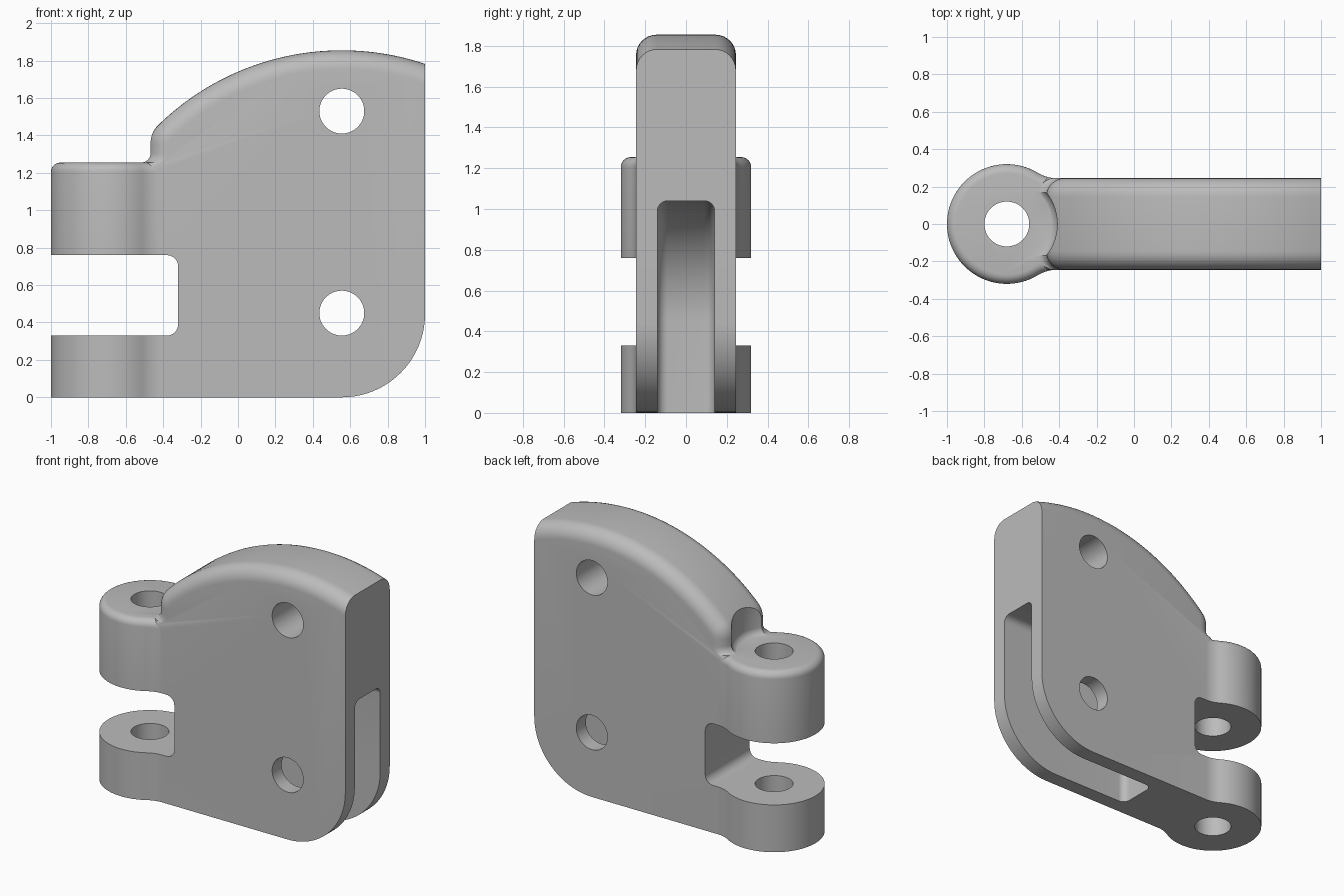
import bpy
import bmesh
from math import sin, cos, pi, acos, sqrt, radians, atan2
from mathutils import Matrix, Vector

old = bpy.data.objects.get("Cube")
if old:
    bpy.data.objects.remove(old, do_unlink=True)

grey = bpy.data.materials.new("plain_grey")
grey.use_nodes = True
grey.diffuse_color = (0.5, 0.5, 0.5, 1)
grey.node_tree.nodes["Principled BSDF"].inputs["Base Color"].default_value = (0.5, 0.5, 0.5, 1)

HOLE_X, LOW_Z, HIGH_Z = 0.555, 0.45, 1.53
PIN_X, PIN_R, BARREL_R = -0.68, 0.12, 0.32
HALF, TOP = 0.245, 1.255


def make_object(name, bm):
    bmesh.ops.recalc_face_normals(bm, faces=bm.faces)
    mesh = bpy.data.meshes.new(name)
    bm.to_mesh(mesh)
    bm.free()
    mesh.materials.append(grey)
    obj = bpy.data.objects.new(name, mesh)
    bpy.context.collection.objects.link(obj)
    return obj


def arc(cx, cz, r, start, end, n):
    return [(cx + r * cos(start + (end - start) * i / n),
             cz + r * sin(start + (end - start) * i / n)) for i in range(n + 1)]


def rounded_slab(name, profile, half, radius, steps=8):
    """Stack xz profiles along y, shrinking them near both sides to round the rim."""
    layers = []
    for i in range(steps + 1):
        t = pi / 2 * i / steps
        layers.append((half - radius + radius * sin(t), radius * (1 - cos(t))))
    layers = [(-y, d) for y, d in reversed(layers)] + layers
    bm = bmesh.new()
    rings = [[bm.verts.new((x, y, z)) for x, z in profile(d)] for y, d in layers]
    for a, b in zip(rings, rings[1:]):
        for i in range(len(a)):
            j = (i + 1) % len(a)
            bm.faces.new((a[i], a[j], b[j], b[i]))
    bm.faces.new(rings[0])
    bm.faces.new(rings[-1])
    return make_object(name, bm)


def cylinder(name, r, depth, matrix, bevel=0):
    bm = bmesh.new()
    bmesh.ops.create_cone(bm, cap_ends=True, segments=64, radius1=r, radius2=r,
                          depth=depth, matrix=matrix)
    if bevel:
        low = min(v.co.z for v in bm.verts)
        edges = [e for e in bm.edges if all(v.co.z < low + 0.001 for v in e.verts)]
        bmesh.ops.bevel(bm, geom=edges, offset=bevel, segments=6, profile=0.5, affect='EDGES')
    return make_object(name, bm)


def combine(target, other, operation):
    mod = target.modifiers.new(operation.lower(), 'BOOLEAN')
    mod.operation, mod.object, mod.solver = operation, other, 'EXACT'
    bpy.context.view_layer.objects.active = target
    bpy.ops.object.modifier_apply(modifier=mod.name)
    bpy.data.objects.remove(other, do_unlink=True)


# Plate outline: round lower corner, large top arc, round shoulder, small foot
def plate_profile(d):
    big, left, small = 1.405 - d, -0.47 + d, 0.14 - d
    cx = left + small
    cz = LOW_Z + sqrt((big - small) ** 2 - (cx - HOLE_X) ** 2)
    meet = atan2(cz - LOW_Z, cx - HOLE_X)
    pts = [(-0.5, 0)]
    pts += arc(HOLE_X, 0.445, 0.445, -pi / 2, 0, 20)
    pts += arc(HOLE_X, LOW_Z, big, acos(0.445 / big), meet, 40)
    pts += arc(cx, cz, small, meet, pi, 8)[1:]
    pts += arc(left - 0.05, TOP + 0.05, 0.05, 0, -pi / 2, 6)
    return pts + [(-0.5, 1.2)]


bracket = rounded_slab("hinge_bracket", plate_profile, HALF, 0.1)

# Round pocket in the shoulder above the barrel
combine(bracket, cylinder("pocket_cutter", 0.27, 0.6,
                          Matrix.Translation((PIN_X, 0, TOP + 0.295)), 0.05), 'DIFFERENCE')

# Barrel blended into the plate, with a rounded top rim
blend, side = 0.2, HALF - 0.0005
run = sqrt((BARREL_R + blend) ** 2 - (side + blend) ** 2)
tilt = atan2(side + blend, run)
half_plan = [(-0.35, side)]
half_plan += arc(PIN_X + run, side + blend, blend, -pi / 2, tilt - pi, 10)
half_plan += arc(PIN_X, 0, BARREL_R, tilt, pi, 36)[1:]
plan = half_plan + [(x, -y) for x, y in reversed(half_plan[:-1])]
bm = bmesh.new()
base = bm.faces.new([bm.verts.new((x, y, 0)) for x, y in plan])
raised = bmesh.ops.extrude_face_region(bm, geom=[base])["geom"]
bmesh.ops.translate(bm, verts=[g for g in raised if isinstance(g, bmesh.types.BMVert)],
                    vec=Vector((0, 0, TOP)))
rim = [e for e in bm.edges if all(v.co.z > 1 for v in e.verts)]
bmesh.ops.bevel(bm, geom=rim, offset=0.05, segments=6, profile=0.5, affect='EDGES')
combine(bracket, make_object("barrel", bm), 'UNION')


# Notch splitting the barrel into two lugs
def notch_profile(d):
    r, x, low, high = 0.06, -0.32, 0.33, 0.76
    return ([(-1.3, low)] + arc(x - r, low + r, r, -pi / 2, 0, 8)
            + arc(x - r, high - r, r, 0, pi / 2, 8) + [(-1.3, high)])


combine(bracket, rounded_slab("notch_cutter", notch_profile, 0.5, 0.0, 1), 'DIFFERENCE')


# Slot open to the right and bottom, with a curved floor
def slot_profile(d):
    r = 0.59 - d
    return ([(1.3, LOW_Z + r)] + arc(HOLE_X, LOW_Z, r, pi / 2, pi, 32)
            + [(HOLE_X - r, -0.3), (1.3, -0.3)])


combine(bracket, rounded_slab("slot_cutter", slot_profile, 0.14, 0.05), 'DIFFERENCE')

# Pin hole and the two cross holes
combine(bracket, cylinder("pin_cutter", PIN_R, 4, Matrix.Translation((PIN_X, 0, 0))), 'DIFFERENCE')
for z in (LOW_Z, HIGH_Z):
    turn = Matrix.Translation((HOLE_X, 0, z)) @ Matrix.Rotation(pi / 2, 4, 'X')
    combine(bracket, cylinder("cross_cutter", PIN_R, 2, turn), 'DIFFERENCE')

bpy.ops.object.select_all(action='DESELECT')
bracket.select_set(True)
bpy.context.view_layer.objects.active = bracket
bpy.ops.object.shade_smooth_by_angle(angle=radians(30))
